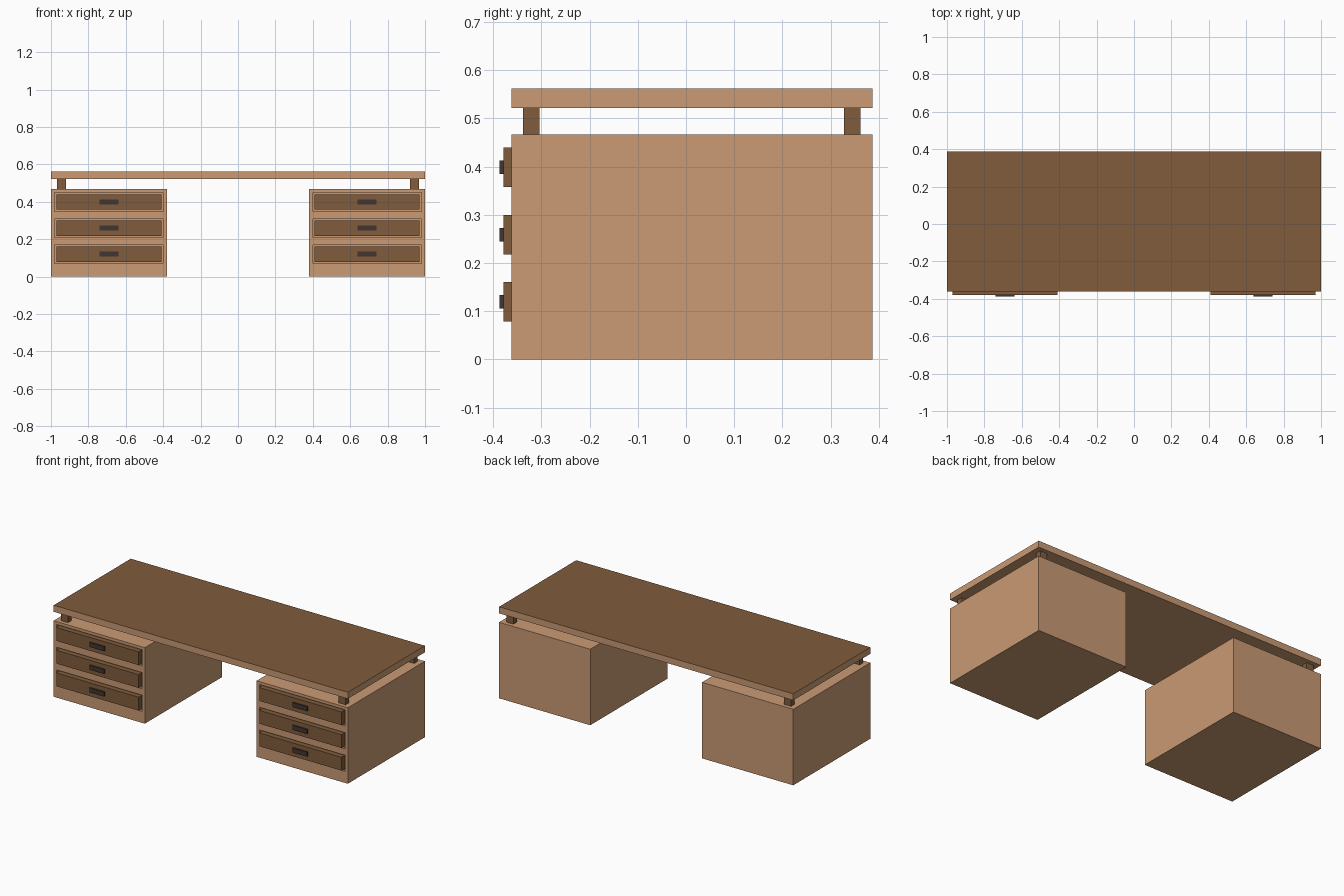
import bpy, bmesh
from mathutils import Vector

cube = bpy.data.objects.get("Cube")
if cube:
    bpy.data.objects.remove(cube, do_unlink=True)


def material(name, color):
    m = bpy.data.materials.new(name)
    m.use_nodes = True
    m.diffuse_color = (*color, 1)
    m.node_tree.nodes["Principled BSDF"].inputs["Base Color"].default_value = (*color, 1)
    return m


LIGHT = material("light wood", (0.59, 0.325, 0.175))
DARK = material("dark wood", (0.214, 0.107, 0.045))
BLACK = material("dark handle", (0.053, 0.036, 0.031))

FRONT, BACK = -0.362, 0.387
DRAWER_HEIGHTS = (0.12, 0.259, 0.399)
DRAWER_X = 0.69
RECESS_W, RECESS_H, RECESS_DEPTH = 0.29, 0.05, 0.015


def box_mesh(low, high):
    low, high = Vector(low), Vector(high)
    bm = bmesh.new()
    bmesh.ops.create_cube(bm, size=1)
    for v in bm.verts:
        v.co = (low + high) / 2 + v.co * (high - low)
    return bm


def finish(name, bm, *mats):
    bmesh.ops.recalc_face_normals(bm, faces=bm.faces)
    mesh = bpy.data.meshes.new(name)
    bm.to_mesh(mesh)
    bm.free()
    for m in mats:
        mesh.materials.append(m)
    obj = bpy.data.objects.new(name, mesh)
    bpy.context.collection.objects.link(obj)
    return obj


def box(name, x, y, z, mat, side=1):
    """Box from (low, high) pairs; side -1 mirrors it across x."""
    xs = sorted(side * v for v in x)
    return finish(name, box_mesh((xs[0], y[0], z[0]), (xs[1], y[1], z[1])), mat)


def pedestal(name, side):
    """Cabinet body with a shallow recess around each drawer."""
    xs = sorted((side * 0.38, side * 1.0))
    bm = box_mesh((xs[0], FRONT, 0), (xs[1], BACK, 0.467))
    cx = side * DRAWER_X
    cuts = [((cx + s * RECESS_W, 0, 0), (1, 0, 0)) for s in (-1, 1)]
    cuts += [((0, 0, h + s * RECESS_H), (0, 0, 1)) for h in DRAWER_HEIGHTS for s in (-1, 1)]
    for point, normal in cuts:
        front = [f for f in bm.faces if f.calc_center_median().y < FRONT + 0.001]
        parts = set(front)
        for f in front:
            parts.update(f.edges, f.verts)
        bmesh.ops.bisect_plane(bm, geom=list(parts), plane_co=point, plane_no=normal)
    panels = []
    for f in bm.faces:
        c = f.calc_center_median()
        if (c.y < FRONT + 0.001 and abs(c.x - cx) < RECESS_W
                and any(abs(c.z - h) < RECESS_H / 2 for h in DRAWER_HEIGHTS)):
            panels.append(f)
    sunk = bmesh.ops.extrude_discrete_faces(bm, faces=panels)["faces"]
    for f in sunk:
        bmesh.ops.translate(bm, verts=f.verts, vec=(0, RECESS_DEPTH, 0))
    finish(name, bm, LIGHT)


# Desk top: dark upper surface, light edges and underside
top = finish("desk_top", box_mesh((-1, FRONT, 0.522), (1, BACK, 0.562)), LIGHT, DARK)
for p in top.data.polygons:
    p.material_index = int(p.normal.z > 0.5)

for side, label in ((1, "left"), (-1, "right")):
    pedestal(f"{label}_pedestal", side)

    # Short posts holding up the top
    box(f"{label}_front_post", (0.92, 0.968), (-0.338, -0.304), (0.467, 0.522), DARK, side)
    box(f"{label}_back_post", (0.92, 0.968), (0.328, 0.362), (0.467, 0.522), DARK, side)

    # Drawers and their handles
    for i, h in enumerate(DRAWER_HEIGHTS, 1):
        box(f"{label}_drawer_{i}", (DRAWER_X - 0.28, DRAWER_X + 0.28),
            (-0.379, FRONT + RECESS_DEPTH), (h - 0.041, h + 0.041), DARK, side)
        box(f"{label}_handle_{i}", (DRAWER_X - 0.05, DRAWER_X + 0.05),
            (-0.387, -0.379), (h - 0.014, h + 0.014), BLACK, side)
